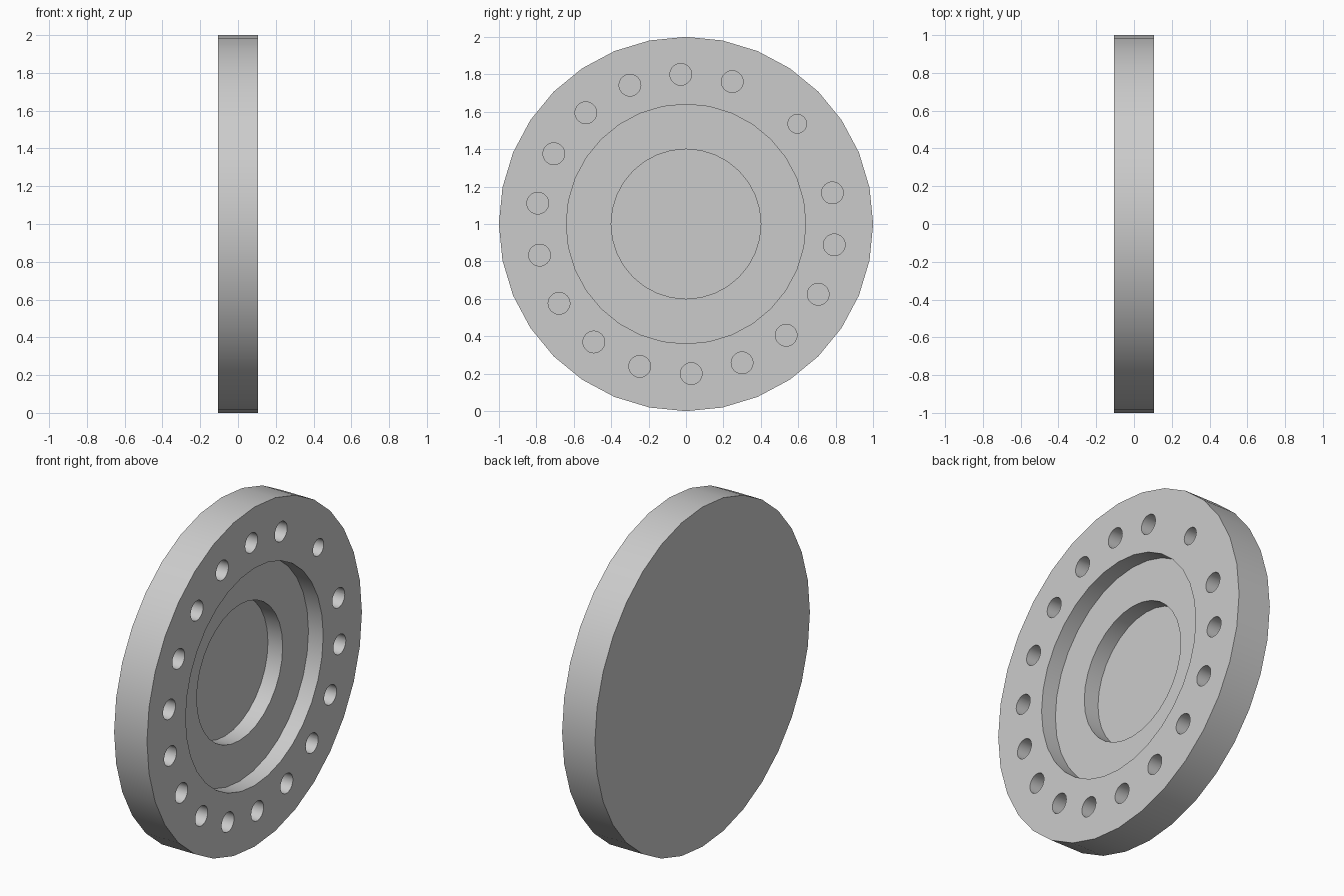
import bpy, bmesh, math
from mathutils import Matrix, Vector

if "Cube" in bpy.data.objects:
    bpy.data.objects.remove(bpy.data.objects["Cube"], do_unlink=True)

SIDES = 32
HALF = 0.107          # half the disc thickness
STEP = 0.096          # depth of each recess
HOLE_DEPTH = 0.15
HOLE_CIRCLE = 0.8

grey = bpy.data.materials.new("plain grey")
grey.use_nodes = True
colour = (0.6, 0.6, 0.6, 1)
grey.diffuse_color = colour
grey.node_tree.nodes["Principled BSDF"].inputs["Base Color"].default_value = colour


def make_object(name, bm):
    bmesh.ops.recalc_face_normals(bm, faces=bm.faces)
    mesh = bpy.data.meshes.new(name)
    bm.to_mesh(mesh)
    bm.free()
    mesh.materials.append(grey)
    obj = bpy.data.objects.new(name, mesh)
    bpy.context.collection.objects.link(obj)
    return obj


def add_cylinder(bm, radius, x0, x1, y=0, z=0):
    """Capped cylinder lying along x."""
    place = Matrix.Translation(((x0 + x1) / 2, y, z)) @ Matrix.Rotation(math.pi / 2, 4, "Y")
    bmesh.ops.create_cone(bm, cap_ends=True, segments=SIDES, radius1=radius,
                          radius2=radius, depth=x1 - x0, matrix=place)


# Flange disc with two stepped recesses, turned around the x axis
profile = [(-HALF, 0), (-HALF, 1), (HALF, 1), (HALF, 0.64), (HALF - STEP, 0.64),
           (HALF - STEP, 0.4), (HALF - 2 * STEP, 0.4), (HALF - 2 * STEP, 0)]
bm = bmesh.new()
verts = [bm.verts.new((x, 0, r)) for x, r in profile]
edges = [bm.edges.new(pair) for pair in zip(verts, verts[1:])]
bmesh.ops.spin(bm, geom=verts + edges, cent=(0, 0, 0), axis=(1, 0, 0),
               angle=math.tau, steps=SIDES, use_duplicate=False)
bmesh.ops.remove_doubles(bm, verts=bm.verts, dist=0.0005)
bmesh.ops.dissolve_degenerate(bm, edges=bm.edges, dist=0.0005)
disc = make_object("flange_disc", bm)

# Bolt holes every 20 degrees, two of them replaced by one narrower pin hole
holes = [(-2 + 20 * i, 0.058) for i in range(18) if i not in (2, 3)] + [(48, 0.05)]
bm = bmesh.new()
for degrees, radius in holes:
    a = math.radians(degrees)
    add_cylinder(bm, radius, HALF - HOLE_DEPTH, HALF + 0.1,
                 HOLE_CIRCLE * math.sin(a), HOLE_CIRCLE * math.cos(a))
cutter = make_object("hole_cutter", bm)
cutter.hide_render = True

cut = disc.modifiers.new("bolt holes", "BOOLEAN")
cut.operation = "DIFFERENCE"
cut.solver = "EXACT"
cut.object = cutter

bpy.ops.object.select_all(action="DESELECT")
disc.select_set(True)
bpy.context.view_layer.objects.active = disc
bpy.ops.object.modifier_apply(modifier=cut.name)
bpy.data.objects.remove(cutter, do_unlink=True)

# Smooth round walls, crisp rims
bpy.ops.object.shade_smooth_by_angle(angle=math.radians(30))
disc.location = Vector((0, 0, 1))
